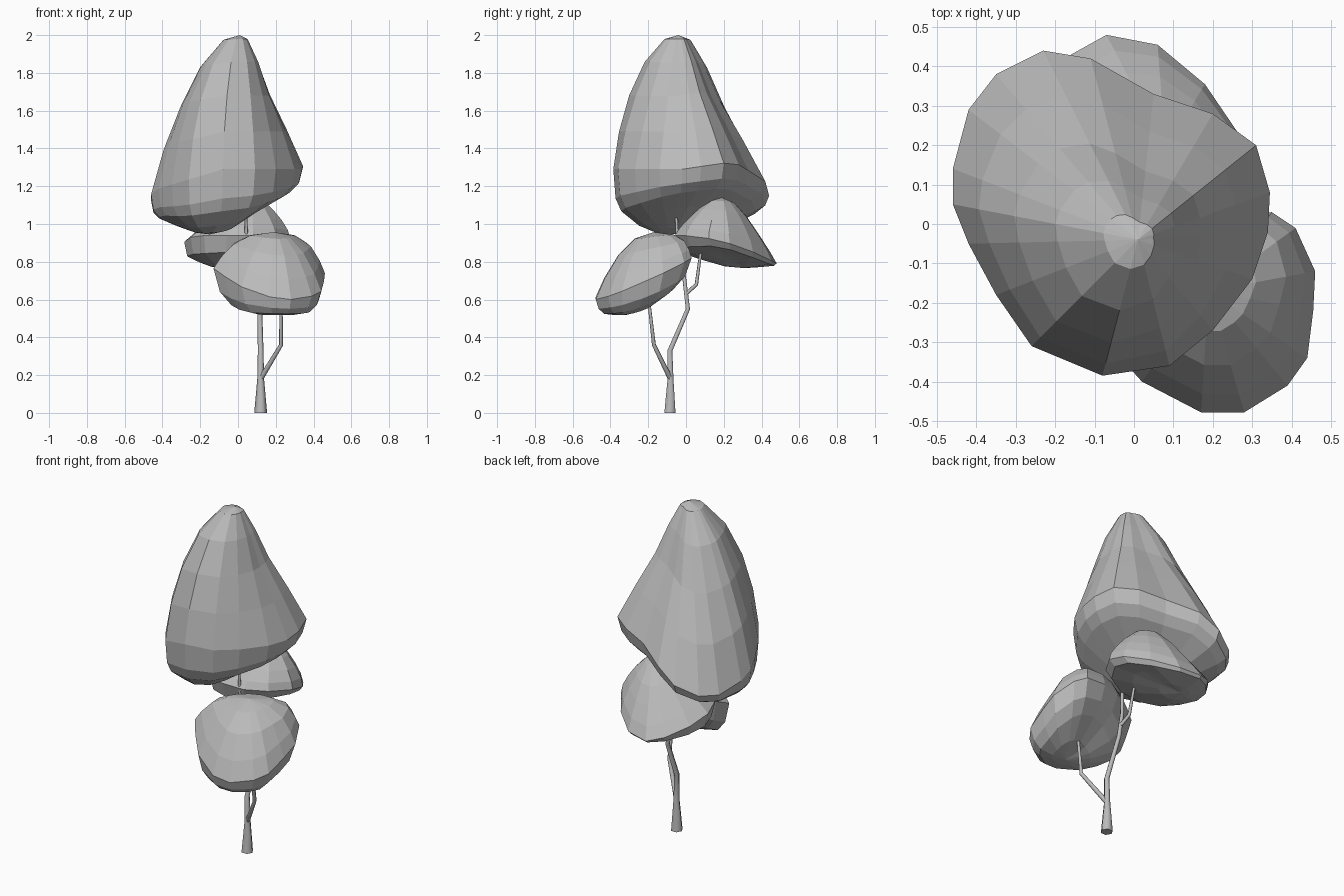
import bpy, bmesh
from mathutils import Vector

if "Cube" in bpy.data.objects:
    bpy.data.objects.remove(bpy.data.objects["Cube"])

grey = bpy.data.materials.new("plain_grey")
grey.use_nodes = True
grey.diffuse_color = (0.5, 0.5, 0.5, 1)
grey.node_tree.nodes["Principled BSDF"].inputs["Base Color"].default_value = (0.5, 0.5, 0.5, 1)


def canopy(name, outline, rim_height, apex, base, upper, lower, full_side):
    """Loft a rim up to an apex and down to a base.
    Rings are (height, lean spread, full spread) above and
    (spread, lean depth, full depth) below; full_side is the rounder side."""
    bm = bmesh.new()
    apex, base, full_side = Vector(apex), Vector(base), Vector(full_side)
    rim = [Vector((x, y, rim_height(x, y))) for x, y in outline]
    fullness = []
    for p in rim:
        d = (p - apex).xy.normalized()
        fullness.append(min(1, max(0, 0.4 + 0.6 * d.dot(full_side))))

    def ring(spread, rise, target):
        verts = []
        for p, w in zip(rim, fullness):
            s = spread[0] + (spread[1] - spread[0]) * w
            t = rise[0] + (rise[1] - rise[0]) * w
            q = target.lerp(p, s)
            q.z = p.z + (target.z - p.z) * t
            verts.append(bm.verts.new(q))
        return verts

    rings = [ring((s, s), (a, b), base) for s, a, b in reversed(lower)]
    rings.append([bm.verts.new(p) for p in rim])
    rings += [ring((a, b), (t, t), apex) for t, a, b in upper]
    n = len(rim)
    for r0, r1 in zip(rings, rings[1:]):
        for i in range(n):
            j = (i + 1) % n
            bm.faces.new((r0[i], r0[j], r1[j], r1[i]))
    for end, tip in ((rings[0], base), (rings[-1], apex)):
        v = bm.verts.new(tip)
        for i in range(n):
            bm.faces.new((end[i], end[(i + 1) % n], v))
    bmesh.ops.recalc_face_normals(bm, faces=bm.faces)
    mesh = bpy.data.meshes.new(name)
    bm.to_mesh(mesh)
    bm.free()
    mesh.materials.append(grey)
    bpy.context.collection.objects.link(bpy.data.objects.new(name, mesh))


def limb(name, points):
    """Tapered six-sided branch along (x, y, z, radius) points."""
    curve = bpy.data.curves.new(name, "CURVE")
    curve.dimensions = "3D"
    curve.bevel_depth = 1
    curve.bevel_resolution = 1
    curve.use_fill_caps = True
    spline = curve.splines.new("POLY")
    spline.points.add(len(points) - 1)
    for p, (x, y, z, r) in zip(spline.points, points):
        p.co = (x, y, z, 1)
        p.radius = r
    curve.materials.append(grey)
    bpy.context.collection.objects.link(bpy.data.objects.new(name, curve))


# Large leaning crown, its rim drooping to the right and back
canopy("main_crown",
       [(-.46, .14), (-.42, .29), (-.35, .38), (-.23, .44), (-.11, .42), (.05, .33),
        (.2, .28), (.31, .2), (.345, .08), (.34, -.02), (.3, -.14), (.2, -.27),
        (.09, -.36), (-.08, -.385), (-.26, -.31), (-.35, -.18), (-.42, -.05), (-.46, .05)],
       lambda x, y: 1.29 + .3 * min(x + .08, 0) + .7 * max(y, 0) * (x - .08),
       (.01, -.04, 2), (-.15, -.08, .945),
       [(.28, .74, .92), (.55, .47, .77), (.8, .28, .53), (.97, .12, .22)],
       [(.96, .22, .46), (.86, .36, .66), (.55, .6, .88), (.25, .9, .98)],
       (-.6, -.8))

# Small domed crown at the back, dished underneath
canopy("back_crown",
       [(-.25, .08), (-.285, .2), (-.25, .32), (-.16, .43), (-.07, .48), (.06, .455),
        (.18, .355), (.265, .23), (.275, .12), (.2, 0), (.08, -.06), (-.06, -.06), (-.18, -.01)],
       lambda x, y: .94 - .51 * (y + .06) ** 2,
       (.08, .19, 1.14), (-.08, .3, .767),
       [(.2, .85, .95), (.45, .65, .78), (.7, .45, .55), (.92, .22, .28)],
       [(.92, .55, .25), (.65, .75, .45), (.3, .95, .75)],
       (1, 0))

# Tilted lens-shaped crown at the front
canopy("front_crown",
       [(-.13, -.22), (-.1, -.14), (-.02, -.08), (.1, -.02), (.22, .02), (.35, .03),
        (.41, -.01), (.46, -.12), (.455, -.22), (.44, -.34), (.39, -.41), (.28, -.478),
        (.17, -.478), (.02, -.4), (-.07, -.3)],
       lambda x, y: .74 + .45 * (y + .2) - .12 * (x - .16),
       (.19, -.17, .957), (.21, -.32, .518),
       [(.3, .85, .95), (.65, .61, .84), (.9, .33, .55)],
       [(.9, .6, .28), (.72, .92, .5), (.38, 1, .83)],
       (0, 1))

# Trunk and its two side branches
limb("trunk", [(.12, -.085, 0, .034), (.12, -.082, .18, .018), (.12, -.085, .33, .015),
               (.115, .01, .55, .013), (.075, -.01, .72, .011), (.045, -.045, .9, .009),
               (.04, -.055, 1.12, .007)])
limb("front_branch", [(.12, -.082, .18, .014), (.228, -.17, .36, .011), (.228, -.2, .62, .008)])
limb("back_branch", [(.097, 0, .63, .011), (.08, .055, .68, .01), (.06, .085, .9, .007)])
